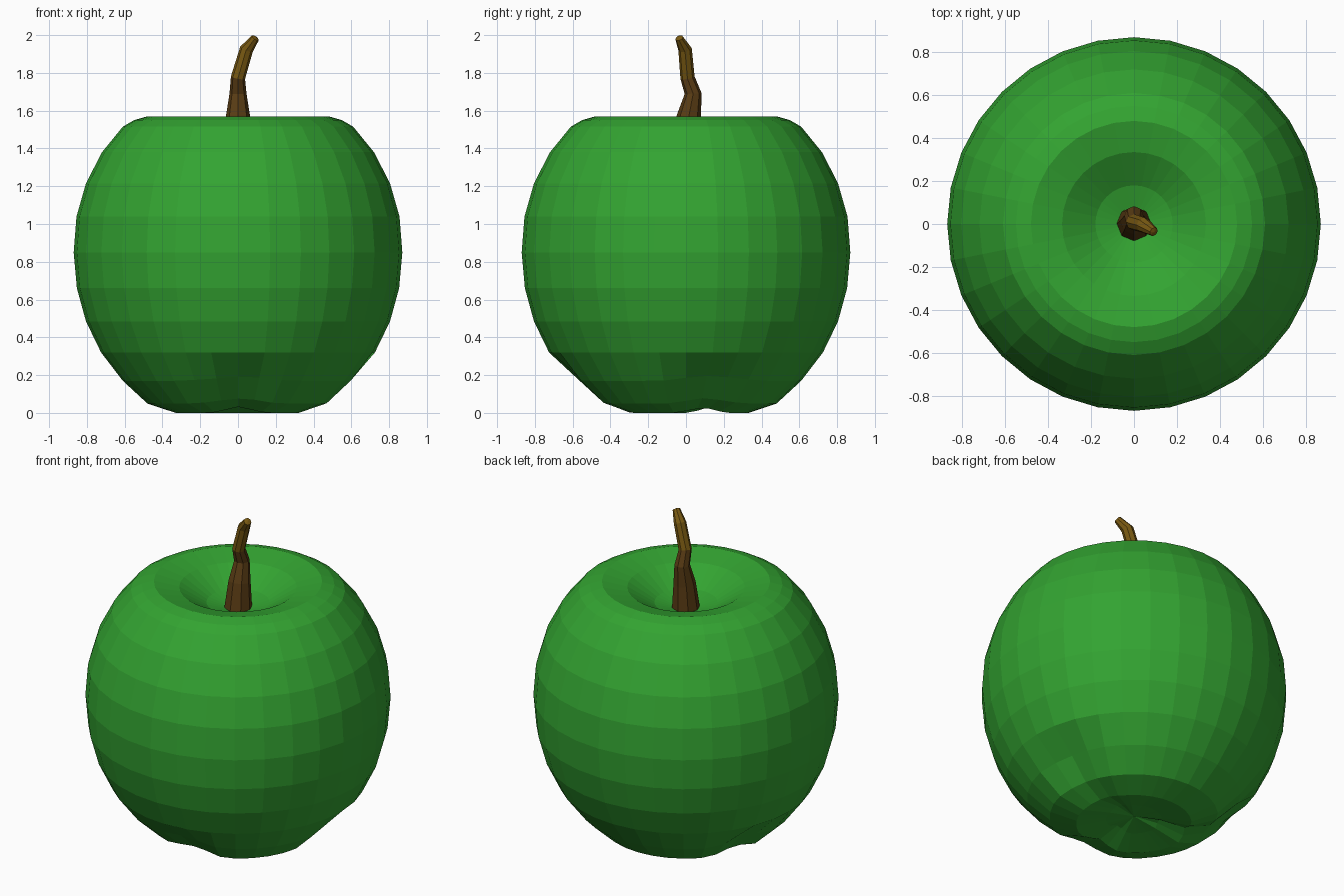
import bpy, bmesh, math, random
from mathutils import Vector

if "Cube" in bpy.data.objects:
    bpy.data.objects.remove(bpy.data.objects["Cube"])

random.seed(4)


def material(name, rgb):
    m = bpy.data.materials.new(name)
    m.diffuse_color = (*rgb, 1)
    m.use_nodes = True
    m.node_tree.nodes["Principled BSDF"].inputs["Base Color"].default_value = m.diffuse_color
    return m


def finish(bm, name, mats):
    bmesh.ops.recalc_face_normals(bm, faces=bm.faces[:])
    me = bpy.data.meshes.new(name)
    bm.to_mesh(me)
    bm.free()
    for m in mats:
        me.materials.append(m)
    ob = bpy.data.objects.new(name, me)
    bpy.context.collection.objects.link(ob)
    return ob


def skin(bm, rings, start, end):
    """Bridge successive vertex rings and close both ends with fans."""
    n = len(rings[0])
    for a, b in zip(rings, rings[1:]):
        for i in range(n):
            j = (i + 1) % n
            bm.faces.new((a[i], a[j], b[j], b[i]))
    for ring, tip in ((rings[0], start), (rings[-1], end)):
        c = bm.verts.new(tip)
        for i in range(n):
            bm.faces.new((ring[i], ring[(i + 1) % n], c))


green = material("apple green", (0.033, 0.37, 0.031))
dark = material("dark bark", (0.10, 0.045, 0.007))
light = material("light bark", (0.19, 0.10, 0.006))

# Apple body: 32-sided lathe, radius and height from the base up to the dimple
profile = [(.16, .03), (.33, 0), (.48, .05), (.61, .17), (.725, .32), (.805, .485),
           (.853, .66), (.87, .85), (.855, 1.04), (.805, 1.215), (.72, 1.38),
           (.61, 1.515), (.55, 1.55), (.48, 1.57), (.335, 1.535), (.18, 1.44)]
dents = [(-90, 26), (14, 26), (160, 18)]   # direction and half width, degrees
bm = bmesh.new()
rings = []
for r, z in profile:
    ring = []
    for i in range(32):
        a = math.tau * i / 32
        rr, zz = r, z
        if z < .2:
            # Irregular hollows between the lobes of the base
            for d, w in dents:
                off = abs((math.degrees(a) - d + 180) % 360 - 180)
                if off < w:
                    k = (1 - off / w) * random.uniform(.7, 1.2)
                    rr *= 1 - .09 * k
                    zz += .03 * k
        ring.append(bm.verts.new((rr * math.cos(a), rr * math.sin(a), zz)))
    rings.append(ring)
skin(bm, rings, (0, 0, .05), (0, 0, 1.39))
finish(bm, "apple_body", [green])

# Stem: bent, tapered, eight-sided tube
path = [(0, 0, 1.38, .083), (0, .015, 1.57, .064), (0, .038, 1.69, .045),
        (0, .008, 1.775, .038), (.045, -.005, 1.925, .036), (.092, -.036, 1.985, .022)]
bm = bmesh.new()
rings = []
for k, (x, y, z, r) in enumerate(path):
    lo, hi = path[max(k - 1, 0)], path[min(k + 1, len(path) - 1)]
    axis = Vector([hi[i] - lo[i] for i in range(3)]).normalized()
    u = Vector((0, 1, 0)).cross(axis).normalized()
    v = axis.cross(u)
    rings.append([bm.verts.new(Vector((x, y, z)) + r * (u * math.cos(math.tau * i / 8)
                  + v * math.sin(math.tau * i / 8))) for i in range(8)])
skin(bm, rings, (0, 0, 1.38), (.095, -.038, 1.99))
for f in bm.faces:
    f.material_index = int(f.calc_center_median().z > 1.76)
finish(bm, "stem", [dark, light])
